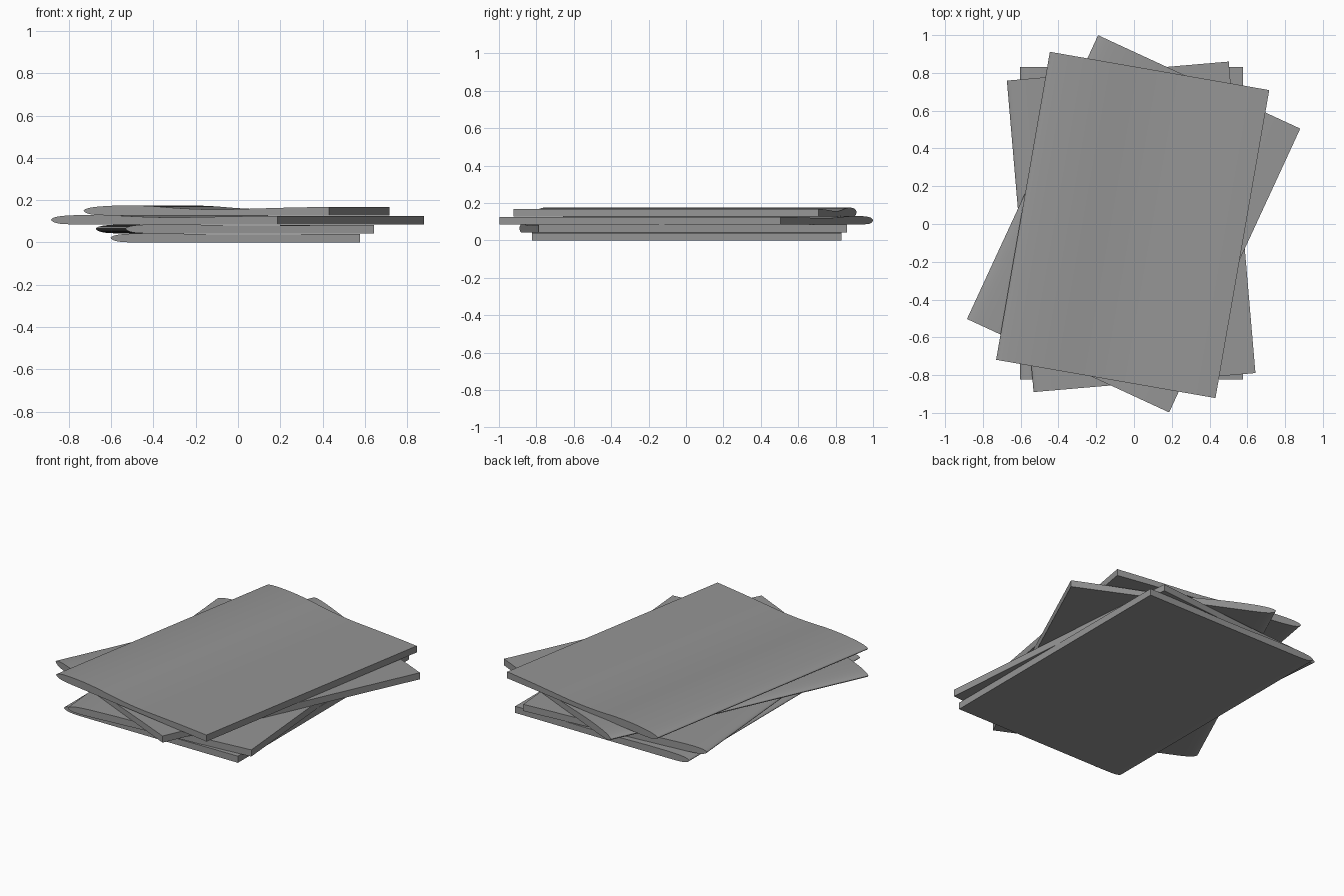
import bpy, bmesh, math
from mathutils import Vector

if "Cube" in bpy.data.objects:
    bpy.data.objects.remove(bpy.data.objects["Cube"])

W, L = 1.179, 1.655  # cover width and spine length
STEP = 0.0428        # height of one magazine in the stack

# Cross-section (x from spine, z): fore edge bottom -> spine -> fore edge top
LOWER = [(1.179, 0.0), (0.6, 0.0), (0.2, 0.0), (0.08, 0.001), (0.025, 0.007), (0.0, 0.022)]
UPPER = [(0.025, 0.035), (0.09, 0.043), (0.2, 0.047), (0.32, 0.044), (0.44, 0.035),
         (0.56, 0.029), (0.68, 0.028), (0.82, 0.032), (1.0, 0.037), (1.179, 0.040)]

grey = bpy.data.materials.new("dark_grey_paper")
grey.diffuse_color = (0.3, 0.3, 0.3, 1)
grey.use_nodes = True
grey.node_tree.nodes["Principled BSDF"].inputs["Base Color"].default_value = grey.diffuse_color


def smooth_path(points, steps=4):
    """Catmull-Rom curve through the points."""
    p = [Vector(q) for q in points]
    p = [p[0]] + p + [p[-1]]
    out = []
    for a, b, c, d in zip(p, p[1:], p[2:], p[3:]):
        for i in range(steps):
            t = i / steps
            out.append(0.5 * (2 * b + (c - a) * t + (2 * a - 5 * b + 4 * c - d) * t * t
                              + (3 * b - a - 3 * c + d) * t ** 3))
    return out + [p[-1]]


def section(wave):
    """Section whose cover wave is pressed flat by the weight above."""
    level = 0.041
    top = [(x, z if x < 0.08 else level + (z - level) * wave) for x, z in UPPER]
    return smooth_path(LOWER + top)


def magazine(name, x, y, z, angle, wave):
    bm = bmesh.new()
    ring = [bm.verts.new((q.x - W / 2, -L / 2, max(q.y, 0))) for q in section(wave)]
    face = bm.faces.new(ring)
    # Extrude the section along the spine
    ext = bmesh.ops.extrude_face_region(bm, geom=[face], use_keep_orig=True)
    moved = [v for v in ext["geom"] if isinstance(v, bmesh.types.BMVert)]
    bmesh.ops.translate(bm, verts=moved, vec=(0, L, 0))
    bmesh.ops.recalc_face_normals(bm, faces=bm.faces)
    mesh = bpy.data.meshes.new(name)
    bm.to_mesh(mesh)
    bm.free()
    mesh.materials.append(grey)
    ob = bpy.data.objects.new(name, mesh)
    bpy.context.collection.objects.link(ob)
    ob.location = (x, y, z)
    ob.rotation_euler.z = math.radians(angle)
    bpy.ops.object.select_all(action='DESELECT')
    ob.select_set(True)
    bpy.context.view_layer.objects.active = ob
    bpy.ops.object.shade_smooth_by_angle(angle=math.radians(35))


# Stack from bottom to top: x, y, turn in degrees, cover wave
STACK = [(-0.013, 0.003, 0, 0.3), (-0.015, -0.015, 4.9, 0.3),
         (-0.002, 0.001, -24.8, 0.6), (-0.007, -0.005, -9.9, 1.0)]
for i, (x, y, a, wave) in enumerate(STACK):
    magazine(f"magazine_{i + 1}", x, y, i * STEP, a, wave)
